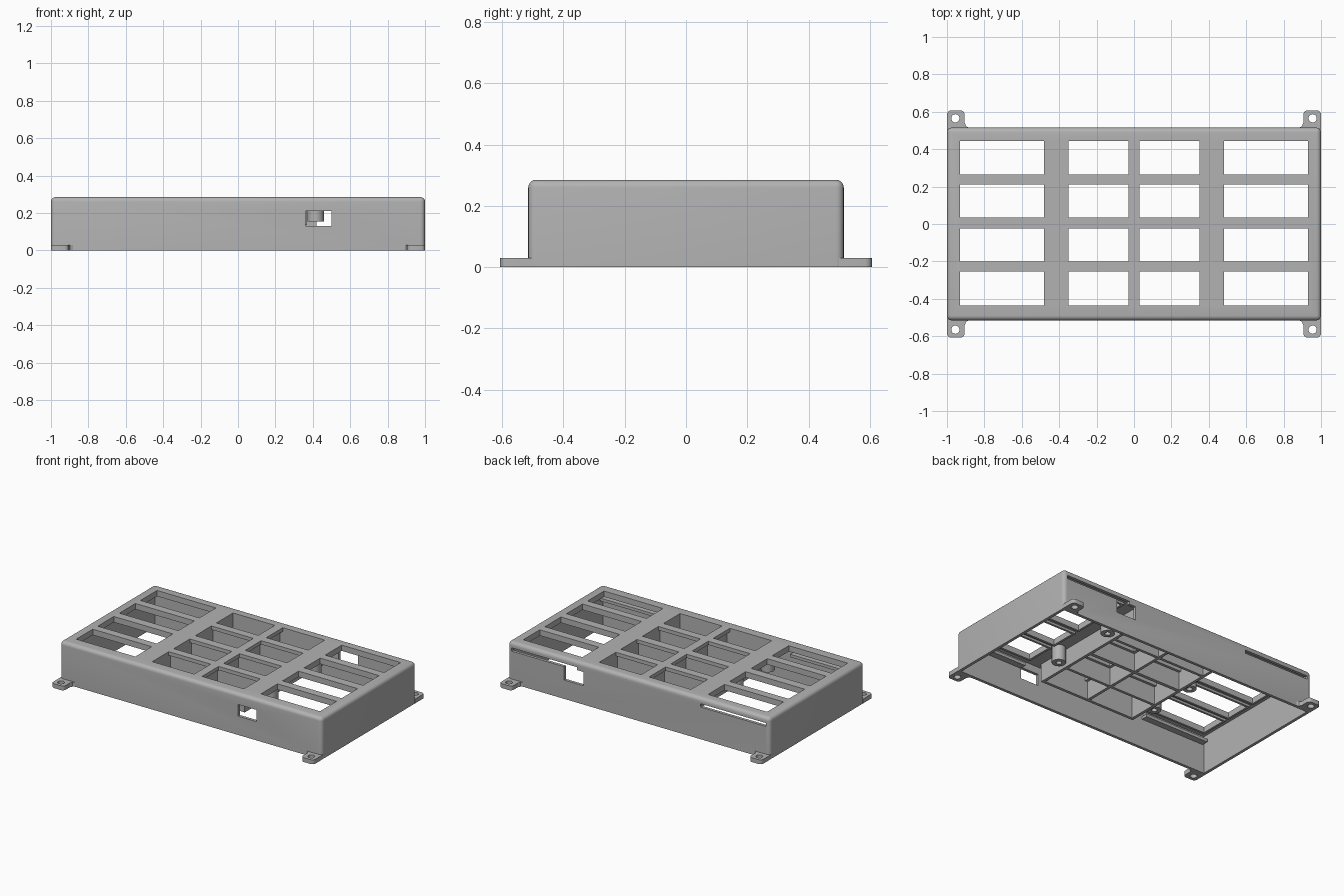
import bpy, bmesh
from mathutils import Matrix

if "Cube" in bpy.data.objects:
    bpy.data.objects.remove(bpy.data.objects["Cube"], do_unlink=True)

grey = bpy.data.materials.new("matte_grey")
grey.use_nodes = True
grey.diffuse_color = (0.45, 0.45, 0.45, 1)
grey.node_tree.nodes["Principled BSDF"].inputs["Base Color"].default_value = (0.45, 0.45, 0.45, 1)

COLUMNS = [(-0.93, -0.48), (-0.35, -0.03), (0.03, 0.35), (0.48, 0.93)]
ROWS = [(-0.435, -0.255), (-0.2, -0.025), (0.035, 0.21), (0.265, 0.445)]
TOP, LID = 0.285, 0.26


def add_box(bm, x, y, z):
    """Add a box from (min, max) pairs; return its vertices."""
    centre = [(a + b) / 2 for a, b in (x, y, z)]
    size = [b - a for a, b in (x, y, z)]
    m = Matrix.Translation(centre) @ Matrix.Diagonal((*size, 1))
    return bmesh.ops.create_cube(bm, size=1, matrix=m)["verts"]


def add_cylinder(bm, x, y, z, r):
    m = Matrix.Translation((x, y, (z[0] + z[1]) / 2))
    bmesh.ops.create_cone(bm, cap_ends=True, segments=24, radius1=r, radius2=r,
                          depth=z[1] - z[0], matrix=m)


def finish(bm, name):
    mesh = bpy.data.meshes.new(name)
    bm.to_mesh(mesh)
    bm.free()
    mesh.materials.append(grey)
    obj = bpy.data.objects.new(name, mesh)
    bpy.context.collection.objects.link(obj)
    return obj


def cut(obj, bm):
    """Subtract the solid in bm from obj and remove the cutter."""
    cutter = finish(bm, "cutter")
    cutter.hide_render = True
    mod = obj.modifiers.new("cut", 'BOOLEAN')
    mod.operation, mod.solver, mod.object = 'DIFFERENCE', 'EXACT', cutter
    bpy.context.view_layer.objects.active = obj
    bpy.ops.object.modifier_apply(modifier=mod.name)
    bpy.data.objects.remove(cutter, do_unlink=True)


def smooth(obj):
    bpy.ops.object.select_all(action='DESELECT')
    obj.select_set(True)
    bpy.context.view_layer.objects.active = obj
    bpy.ops.object.shade_smooth_by_angle(angle=0.6)


# Shell: box rounded everywhere except the bottom rim
bm = bmesh.new()
add_box(bm, (-1, 1), (-0.515, 0.515), (0, TOP))
edges = [e for e in bm.edges if any(v.co.z > 0.1 for v in e.verts)]
bmesh.ops.bevel(bm, geom=edges, offset=0.025, segments=5, profile=0.5, affect='EDGES')
shell = finish(bm, "shell")

# Hollow interior
bm = bmesh.new()
add_box(bm, (-0.98, 0.98), (-0.495, 0.495), (-0.1, LID))
cut(shell, bm)

# Windows in the lid
bm = bmesh.new()
for col in COLUMNS:
    for row in ROWS:
        add_box(bm, col, row, (0.2, 0.4))
cut(shell, bm)

# Front port and the two long board slots at the back
bm = bmesh.new()
add_box(bm, (0.36, 0.5), (-0.6, -0.45), (0.13, 0.21))
for x in ((0.47, 0.97), (-0.97, -0.47)):
    add_box(bm, x, (0.46, 0.6), (0.222, 0.245))
cut(shell, bm)

# Connector notch at the back
bm = bmesh.new()
add_box(bm, (0.42, 0.57), (0.46, 0.6), (0.13, 0.225))
cut(shell, bm)
smooth(shell)

# Mounting tabs with rounded outer corners and a screw hole
for side, sx in (("left", 1), ("right", -1)):
    for end, sy in (("front", -1), ("back", 1)):
        bm = bmesh.new()
        add_box(bm, sorted((sx * 0.905, sx)), sorted((sy * 0.5, sy * 0.607)), (0, 0.03))
        corners = [e for e in bm.edges
                   if all(abs(v.co.y) > 0.6 for v in e.verts)
                   and abs(e.verts[0].co.z - e.verts[1].co.z) > 0.01]
        bmesh.ops.bevel(bm, geom=corners, offset=0.022, segments=4, profile=0.5, affect='EDGES')
        tab = finish(bm, f"{end}_{side}_tab")
        bm = bmesh.new()
        add_cylinder(bm, sx * 0.955, sy * 0.565, (-0.1, 0.1), 0.022)
        cut(tab, bm)
        smooth(tab)
        # Small gusset where the tab meets the wall
        bm = bmesh.new()
        base = [(0.905, 0.514), (0.88, 0.514), (0.897, 0.522), (0.905, 0.54)]
        face = bm.faces.new([bm.verts.new((sx * x, sy * y, 0)) for x, y in base])
        top = bmesh.ops.extrude_face_region(bm, geom=[face])["geom"]
        for v in top:
            if isinstance(v, bmesh.types.BMVert):
                v.co.z = 0.03
        bmesh.ops.recalc_face_normals(bm, faces=bm.faces)
        finish(bm, f"{end}_{side}_gusset")

# Central light compartments: a block with eight square wells
bm = bmesh.new()
add_box(bm, (-0.37, 0.37), (-0.455, 0.465), (0.135, LID + 0.002))
wells = finish(bm, "compartment_walls")
bm = bmesh.new()
for col in ((-0.35, -0.01), (0.01, 0.35)):
    for a, b in ROWS:
        low = a if a < -0.4 else a - 0.018
        high = b if b > 0.4 else b + 0.018
        add_box(bm, col, (low, high), (0, LID - 0.0005))
cut(wells, bm)
bm = bmesh.new()
for col in COLUMNS[1:3]:
    for row in ROWS:
        add_box(bm, col, row, (0.2, 0.4))
cut(wells, bm)

# Raised rims below the outer windows
bm = bmesh.new()
for x0, x1 in (COLUMNS[0], COLUMNS[3]):
    for y0, y1 in ROWS:
        for y in ((y0 - 0.015, y0), (y1, y1 + 0.015)):
            add_box(bm, (x0 - 0.015, x1 + 0.015), y, (0.245, LID + 0.002))
        for x in ((x0 - 0.015, x0), (x1, x1 + 0.015)):
            add_box(bm, x, (y0, y1), (0.245, LID + 0.002))
finish(bm, "window_rims")

# Ledges that hold the boards at the front
bm = bmesh.new()
for x in ((0.5, 0.97), (-0.97, -0.48)):
    add_box(bm, x, (-0.5, -0.45), (0.2, 0.22))
finish(bm, "front_ledges")

# Hollow screw posts
for i, (x, y) in enumerate([(0.415, 0.24), (0.415, -0.23), (-0.415, 0.04), (-0.415, -0.3)]):
    bm = bmesh.new()
    add_cylinder(bm, x, y, (0.155, LID + 0.002), 0.044)
    post = finish(bm, f"screw_post_{i + 1}")
    bm = bmesh.new()
    add_cylinder(bm, x, y, (0.1, 0.25), 0.018)
    cut(post, bm)
    smooth(post)
